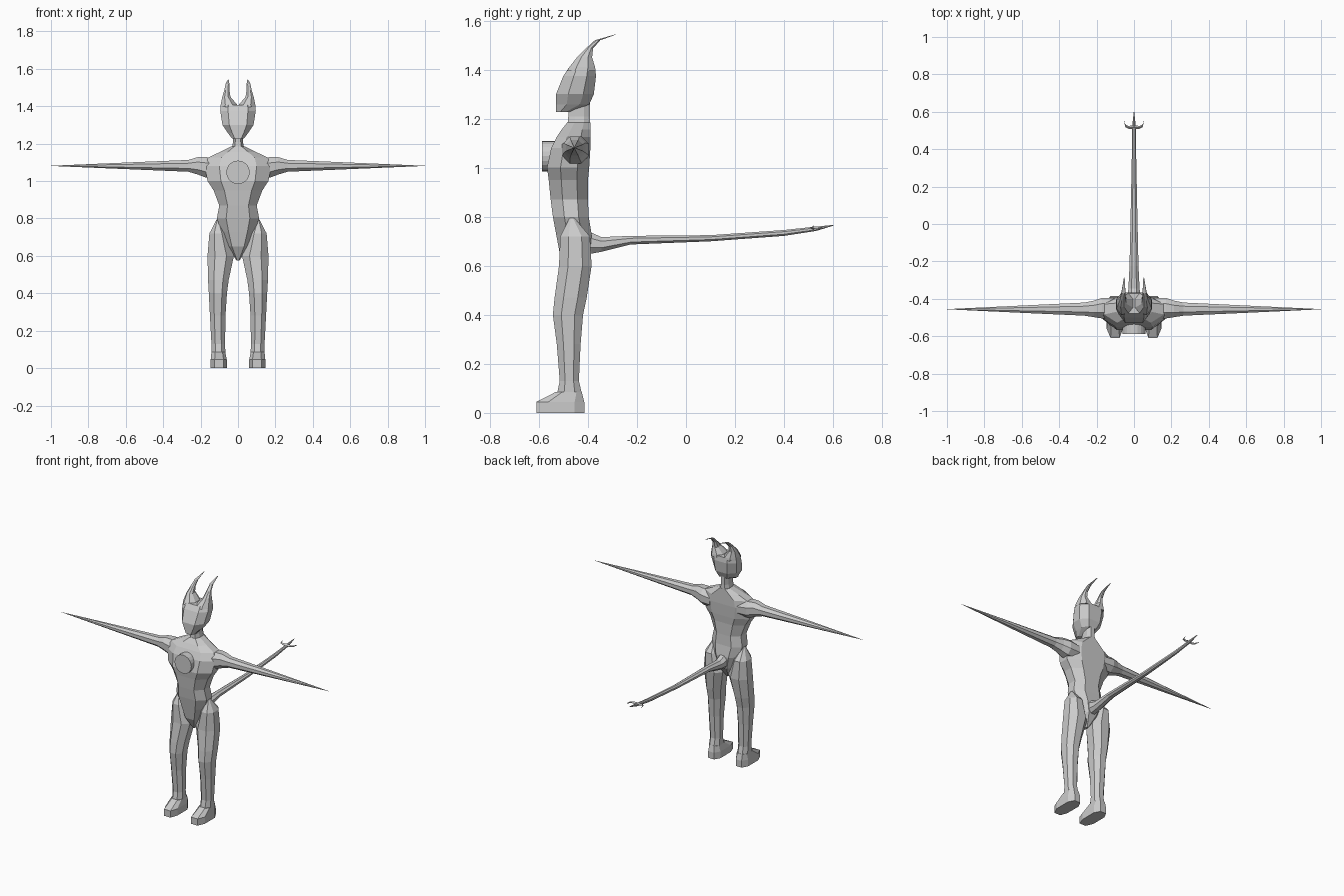
import bpy, bmesh, math
from mathutils import Vector

grey = bpy.data.materials.new("plain grey")
grey.diffuse_color = (0.6, 0.6, 0.6, 1)

# Cross-section templates as fractions (across, front-to-back)
BODY = [(.22, 0), (.78, 0), (1, .32), (1, .72), (.76, 1), (.24, 1), (0, .72), (0, .32)]
OCT = [(.28, 0), (.72, 0), (1, .28), (1, .72), (.72, 1), (.28, 1), (0, .72), (0, .28)]
FOOT = [(.2, 0), (.75, 0), (1, .25), (1, .8), (.75, 1), (.25, 1), (0, .8), (0, .25)]
DIAMOND = [(.5, 0), (1, .5), (.5, 1), (0, .5)]


def finish(name, bm):
    bmesh.ops.recalc_face_normals(bm, faces=bm.faces)
    me = bpy.data.meshes.new(name)
    bm.to_mesh(me)
    bm.free()
    me.materials.append(grey)
    ob = bpy.data.objects.new(name, me)
    bpy.context.collection.objects.link(ob)
    return ob


def loft(name, rings, template, axis="z", side=1):
    """Rings are (position on axis, a0, a1, b0, b1); side=-1 mirrors in x."""
    bm = bmesh.new()
    loops = []
    for p, a0, a1, b0, b1 in rings:
        loop = []
        for u, v in template:
            a, b = a0 + (a1 - a0) * u, b0 + (b1 - b0) * v
            co = {"z": (a, b, p), "x": (p, a, b), "y": (a, p, b)}[axis]
            loop.append(bm.verts.new((co[0] * side, co[1], co[2])))
        loops.append(loop)
    n = len(template)
    for lo, hi in zip(loops, loops[1:]):
        for i in range(n):
            j = (i + 1) % n
            bm.faces.new((lo[i], lo[j], hi[j], hi[i]))
    bm.faces.new(loops[0])
    bm.faces.new(loops[-1])
    return finish(name, bm)


def sym(rings):
    return [(z, -w, w, f, b) for z, w, f, b in rings]


# Torso with V-shaped hips and neck
loft("torso", sym([
    (.575, .008, -.475, -.44), (.65, .058, -.515, -.392), (.73, .09, -.53, -.385),
    (.80, .113, -.543, -.397), (.87, .10, -.552, -.40), (.95, .13, -.56, -.40),
    (1.0, .163, -.567, -.395), (1.08, .178, -.55, -.39), (1.125, .16, -.528, -.39),
    (1.155, .098, -.508, -.39), (1.185, .036, -.484, -.39)]), BODY)
loft("neck", sym([(1.17, .034, -.484, -.39), (1.21, .026, -.48, -.392),
                  (1.32, .028, -.48, -.392)]), BODY)

# Chest disc
bm = bmesh.new()
bmesh.ops.create_cone(bm, cap_ends=True, segments=20, radius1=.0625, radius2=.0625, depth=.06)
for v in bm.verts:
    v.co = Vector((v.co.x, -.557 + v.co.z, 1.047 + v.co.y))
finish("chest_disc", bm)

# Head
loft("head", sym([
    (1.228, .032, -.53, -.475), (1.258, .055, -.53, -.395), (1.30, .083, -.53, -.376),
    (1.375, .095, -.50, -.367), (1.408, .092, -.478, -.371)]), BODY)

# Tail
loft("tail", [
    (-.43, -.04, .04, .645, .76), (-.385, -.034, .034, .65, .735), (-.345, -.03, .03, .657, .717),
    (-.225, -.024, .024, .687, .722), (.10, -.017, .017, .70, .725),
    (.40, -.011, .011, .722, .746), (.53, -.009, .009, .742, .76),
    (.602, -.001, .001, .764, .767)], OCT, "y")

for side, word in ((1, "left"), (-1, "right")):
    # Curved horn growing from the crown
    loft(word + "_horn", [
        (1.395, .004, .094, -.485, -.369), (1.41, .006, .092, -.476, -.371),
        (1.45, .04, .084, -.445, -.383),
        (1.487, .046, .073, -.408, -.379), (1.52, .046, .066, -.372, -.35),
        (1.543, .05, .054, -.292, -.286)], OCT, "z", side)

    # Shoulder and spike arm
    loft(word + "_arm", [
        (.10, -.505, -.395, 1.02, 1.115), (.17, -.505, -.395, 1.018, 1.128),
        (.215, -.498, -.41, 1.035, 1.128), (.265, -.49, -.42, 1.05, 1.113),
        (.60, -.475, -.436, 1.064, 1.099), (1.0, -.456, -.455, 1.081, 1.082)],
        OCT, "x", side)

    # Leg
    loft(word + "_leg", [
        (.795, .104, .114, -.475, -.455), (.72, .06, .153, -.513, -.392),
        (.60, .022, .163, -.518, -.385), (.47, .05, .16, -.536, -.405),
        (.40, .059, .156, -.543, -.42), (.28, .067, .15, -.527, -.43),
        (.13, .069, .142, -.515, -.437), (.06, .067, .142, -.53, -.42)], OCT, "z", side)

    # Foot
    loft(word + "_foot", [
        (0, .06, .146, -.61, -.415), (.045, .06, .146, -.61, -.415),
        (.085, .068, .142, -.532, -.425)], FOOT, "z", side)

    # Curved prong near the tail tip
    loft(word + "_tail_prong", [
        (0, .508, .53, .746, .764), (.028, .509, .524, .748, .762),
        (.046, .518, .532, .75, .761), (.054, .552, .556, .754, .757)],
        DIAMOND, "x", side)
